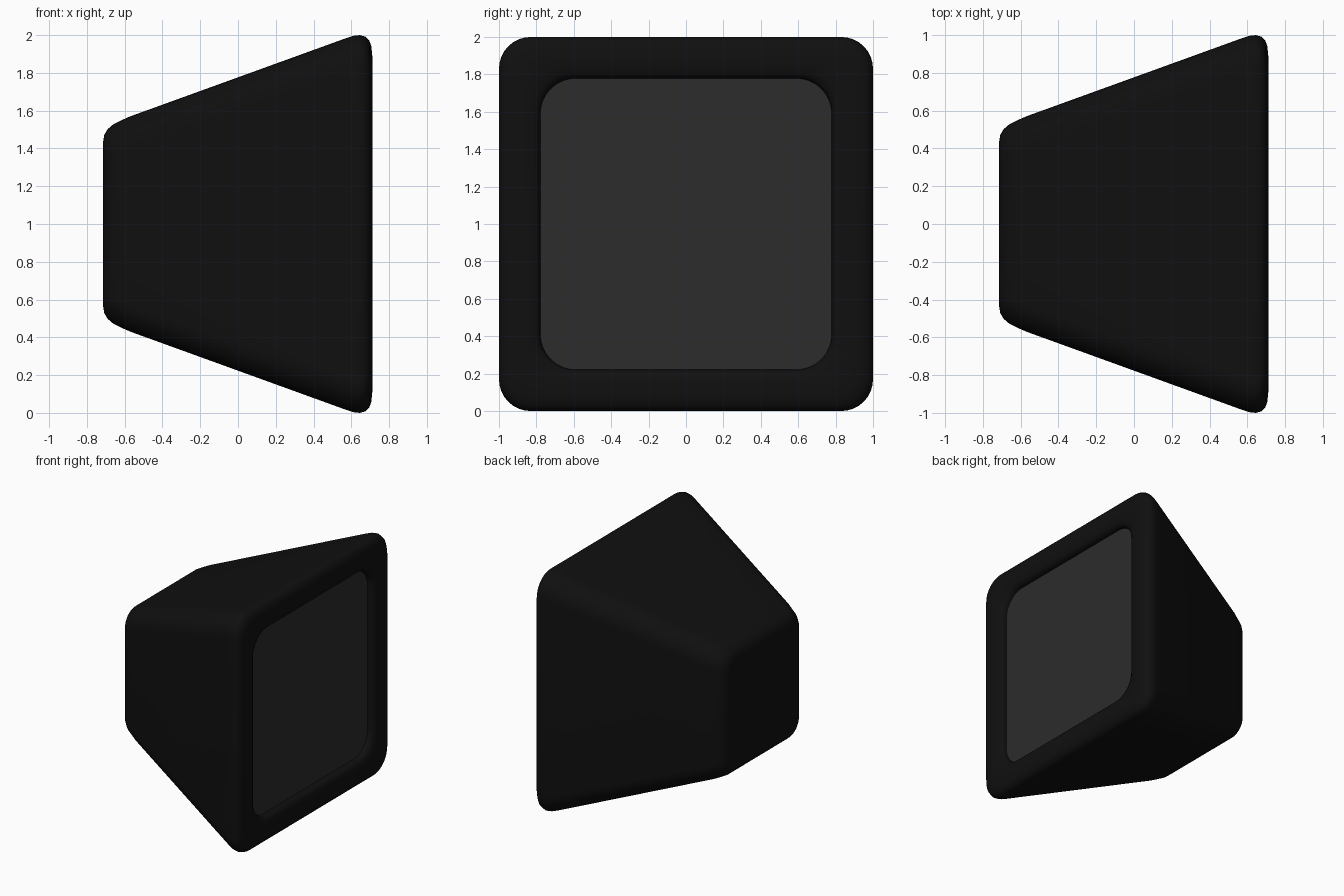
import bpy, bmesh, math

if "Cube" in bpy.data.objects:
    bpy.data.objects.remove(bpy.data.objects["Cube"])


def material(name, v):
    m = bpy.data.materials.new(name)
    m.diffuse_color = (v, v, v, 1)
    m.use_nodes = True
    m.node_tree.nodes["Principled BSDF"].inputs["Base Color"].default_value = m.diffuse_color
    return m


def ring(bm, x, half, r, n=8):
    """Rounded square in the YZ plane, centred at z = 1."""
    verts = []
    for q in range(4):
        c = math.pi / 4 + q * math.pi / 2
        cy = math.copysign(half - r, math.cos(c))
        cz = math.copysign(half - r, math.sin(c))
        for i in range(n + 1):
            a = (q + i / n) * math.pi / 2
            verts.append(bm.verts.new((x, cy + r * math.cos(a), 1 + cz + r * math.sin(a))))
    return verts


def loft(name, sections, mat, cap_start=False, cap_end=False):
    bm = bmesh.new()
    rings = [ring(bm, *s) for s in sections]
    for a, b in zip(rings, rings[1:]):
        for i in range(len(a)):
            j = (i + 1) % len(a)
            bm.faces.new((a[i], a[j], b[j], b[i]))
    if cap_start:
        bm.faces.new(list(reversed(rings[0])))
    if cap_end:
        bm.faces.new(rings[-1])
    bm.normal_update()
    me = bpy.data.meshes.new(name)
    bm.to_mesh(me)
    bm.free()
    ob = bpy.data.objects.new(name, me)
    bpy.context.collection.objects.link(ob)
    me.materials.append(mat)
    bpy.context.view_layer.objects.active = ob
    ob.select_set(True)
    bpy.ops.object.shade_smooth_by_angle(angle=math.radians(40))
    ob.select_set(False)
    return ob


# Tapered casing: flat back, sloping sides, rounded bezel, recess wall (x, half size, corner radius)
loft("monitor_casing", [
    (-0.715, 0.43, 0.08), (-0.708, 0.472, 0.11), (-0.69, 0.502, 0.13),
    (-0.66, 0.528, 0.14), (-0.62, 0.548, 0.15), (-0.57, 0.57, 0.15),
    (0.57, 0.983, 0.17), (0.61, 0.996, 0.17), (0.645, 1.0, 0.17),
    (0.675, 0.992, 0.17), (0.695, 0.972, 0.17), (0.706, 0.94, 0.17),
    (0.711, 0.89, 0.17), (0.709, 0.845, 0.17), (0.702, 0.81, 0.18),
    (0.69, 0.79, 0.19), (0.672, 0.782, 0.19), (0.65, 0.779, 0.19),
], material("casing_black", 0.005), cap_start=True)

# Recessed flat screen
loft("screen", [(0.64, 0.779, 0.19), (0.65, 0.779, 0.19)],
     material("screen_grey", 0.025), cap_end=True)
